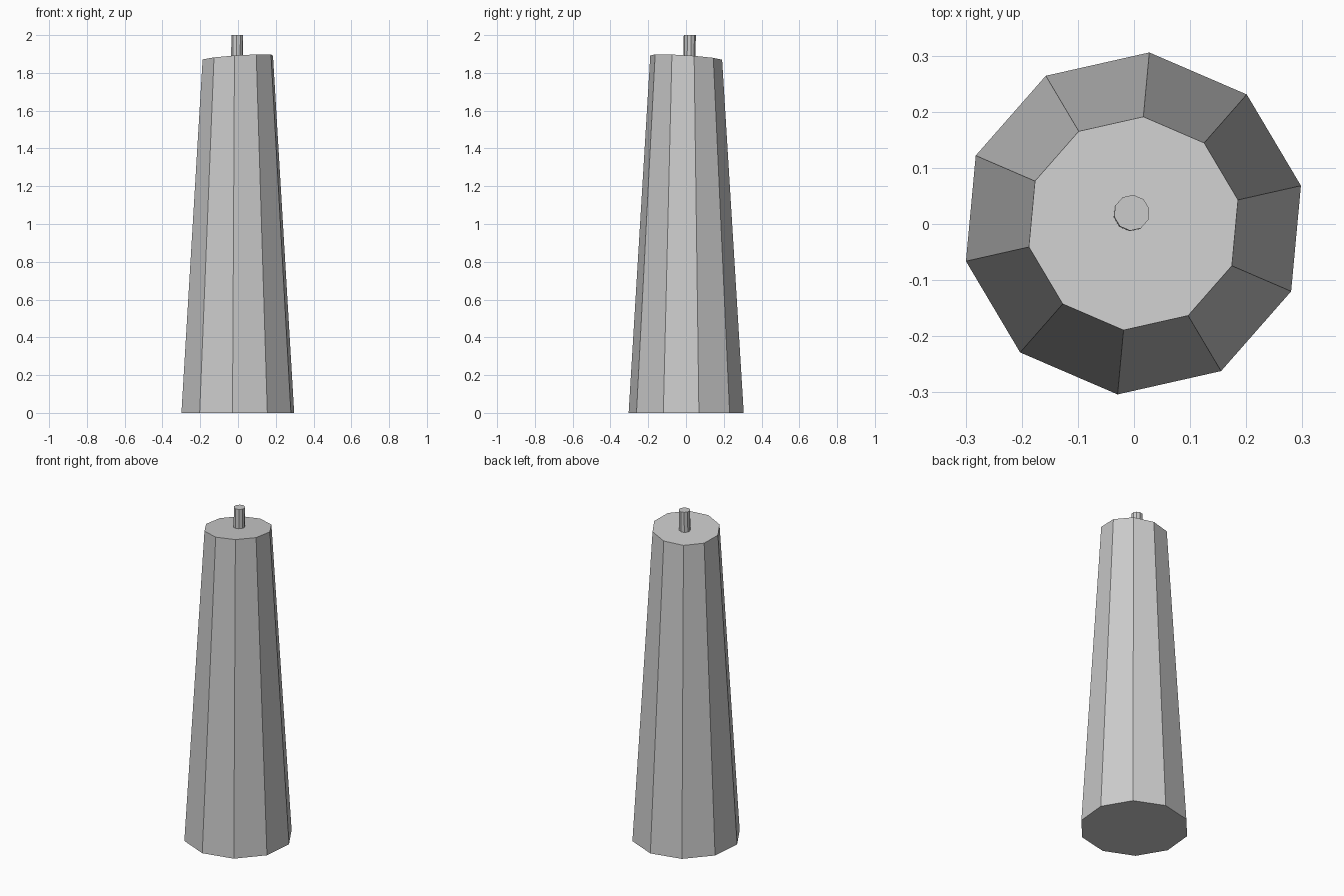
import bpy, bmesh
from math import cos, sin, radians, tau

if "Cube" in bpy.data.objects:
    bpy.data.objects.remove(bpy.data.objects["Cube"])

SIDES = 10
TWIST = radians(12.7)


def ring(bm, cx, cy, r, height):
    """Ten-sided loop whose height is a function of x and y."""
    verts = []
    for i in range(SIDES):
        a = TWIST + tau * i / SIDES
        x, y = cx + r * cos(a), cy + r * sin(a)
        verts.append(bm.verts.new((x, y, height(x, y))))
    return verts


def tapered_prism(name, bottom, top):
    bm = bmesh.new()
    low, high = ring(bm, *bottom), ring(bm, *top)
    bm.faces.new(low[::-1])
    bm.faces.new(high)
    for i in range(SIDES):
        j = (i + 1) % SIDES
        bm.faces.new((low[i], low[j], high[j], high[i]))
    mesh = bpy.data.meshes.new(name)
    bm.to_mesh(mesh)
    bm.free()
    obj = bpy.data.objects.new(name, mesh)
    bpy.context.collection.objects.link(obj)
    return obj


def slanted_top(x, y):
    return 1.881 + 0.065 * (x - y)


# Tapered wax body with a slightly slanted top
tapered_prism("candle_body",
              (-0.001, 0.001, 0.306, lambda x, y: 0.0),
              (-0.001, 0.001, 0.191, slanted_top))

# Short wick, a little off centre
tapered_prism("wick",
              (-0.005, 0.019, 0.032, slanted_top),
              (-0.004, 0.020, 0.032, lambda x, y: 2.0))
